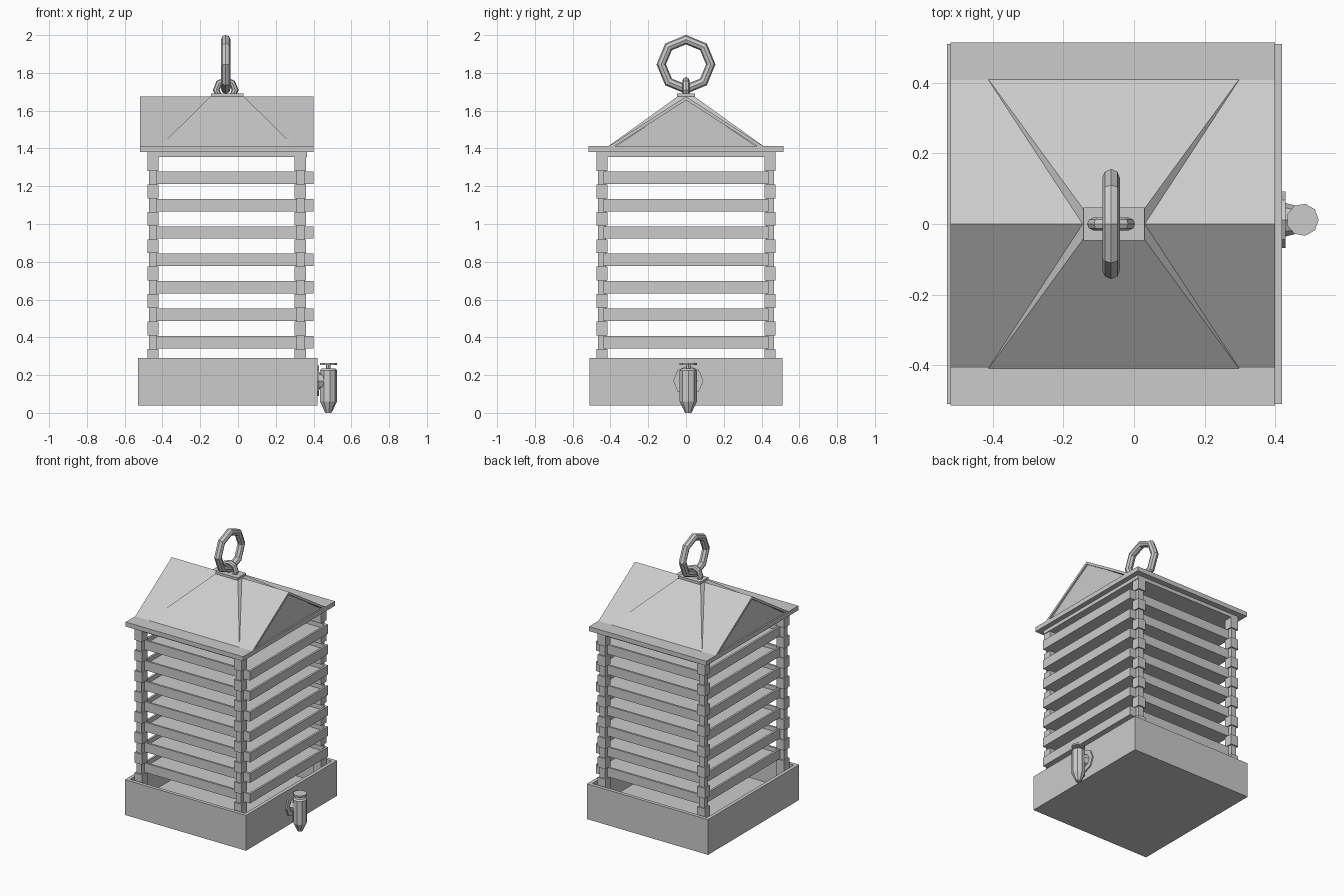
import bpy, bmesh, math
from mathutils import Matrix, Vector

old = bpy.data.objects.get("Cube")
if old:
    bpy.data.objects.remove(old, do_unlink=True)

grey = bpy.data.materials.new("plain_grey")
grey.use_nodes = True
grey.diffuse_color = (0.6, 0.6, 0.6, 1)
grey.node_tree.nodes["Principled BSDF"].inputs["Base Color"].default_value = (0.6, 0.6, 0.6, 1)


def finish(name, bm):
    bmesh.ops.recalc_face_normals(bm, faces=bm.faces)
    mesh = bpy.data.meshes.new(name)
    bm.to_mesh(mesh)
    bm.free()
    mesh.materials.append(grey)
    obj = bpy.data.objects.new(name, mesh)
    bpy.context.collection.objects.link(obj)
    return obj


def add_box(bm, x, y, z):
    size = Matrix.Diagonal((x[1] - x[0], y[1] - y[0], z[1] - z[0], 1))
    centre = Matrix.Translation((sum(x) / 2, sum(y) / 2, sum(z) / 2))
    return bmesh.ops.create_cube(bm, size=1, matrix=centre @ size)["verts"]


def box(name, x, y, z):
    bm = bmesh.new()
    add_box(bm, x, y, z)
    return finish(name, bm)


def tray(name, x, y, z, rim, depth):
    """Box whose top is inset and pushed down."""
    bm = bmesh.new()
    add_box(bm, x, y, z)
    bm.normal_update()
    top = max(bm.faces, key=lambda f: f.calc_center_median().z)
    bmesh.ops.inset_region(bm, faces=[top], thickness=rim)
    pit = bmesh.ops.extrude_face_region(bm, geom=[top])["geom"]
    bmesh.ops.translate(bm, vec=(0, 0, -depth),
                        verts=[v for v in pit if isinstance(v, bmesh.types.BMVert)])
    if top.is_valid:
        bmesh.ops.delete(bm, geom=[top], context='FACES_ONLY')
    return finish(name, bm)


def prism(name, profile, x):
    """Extrude a (y, z) outline along x."""
    bm = bmesh.new()
    face = bm.faces.new([bm.verts.new((x[0], y, z)) for y, z in profile])
    side = bmesh.ops.extrude_face_region(bm, geom=[face])["geom"]
    bmesh.ops.translate(bm, vec=(x[1] - x[0], 0, 0),
                        verts=[v for v in side if isinstance(v, bmesh.types.BMVert)])
    return finish(name, bm)


def lathe(name, centre, profile, sides, axis='Z'):
    """Stack of rings from (radius, height) pairs."""
    bm = bmesh.new()
    rings = [[bm.verts.new((r * math.cos(2 * math.pi * i / sides),
                            r * math.sin(2 * math.pi * i / sides), h))
              for i in range(sides)] for r, h in profile]
    for a, b in zip(rings, rings[1:]):
        for i in range(sides):
            j = (i + 1) % sides
            bm.faces.new((a[i], a[j], b[j], b[i]))
    bm.faces.new(rings[0])
    bm.faces.new(rings[-1])
    if axis == 'X':
        bm.transform(Matrix.Rotation(math.pi / 2, 4, 'Y'))
    bm.transform(Matrix.Translation(centre))
    return finish(name, bm)


def ring(name, centre, right, up, radius, tube, sides):
    """Faceted torus in the plane of two axes."""
    right, up, centre = Vector(right), Vector(up), Vector(centre)
    normal = right.cross(up)
    bm = bmesh.new()
    loops = []
    for i in range(sides):
        a = 2 * math.pi * i / sides
        out = right * math.cos(a) + up * math.sin(a)
        loops.append([bm.verts.new(centre + out * (radius + tube * math.cos(b))
                                   + normal * tube * math.sin(b))
                      for b in (math.pi * k / 4 for k in range(8))])
    for i in range(sides):
        a, b = loops[i], loops[(i + 1) % sides]
        for k in range(8):
            m = (k + 1) % 8
            bm.faces.new((a[k], a[m], b[m], b[k]))
    return finish(name, bm)


# Base tray
tray("base_tray", (-0.53, 0.42), (-0.51, 0.51), (0.04, 0.29), 0.035, 0.18)

# Stacked shelves
levels = [0.375 + 0.145 * i for i in range(7)]
for i, z in enumerate(levels):
    tray(f"shelf_{i + 1}", (-0.44, 0.40), (-0.437, 0.437), (z - 0.033, z + 0.033), 0.02, 0.03)

# Corner posts: slim core with thicker blocks between the shelves
edges = [0.11] + [e for z in levels for e in (z - 0.036, z + 0.036)] + [1.36]
for x, side in ((-0.45, "right"), (0.33, "left")):
    for s, end in ((-1, "front"), (1, "back")):
        bm = bmesh.new()
        y = 0.445 * s
        add_box(bm, (x - 0.021, x + 0.021), (y - 0.021, y + 0.021), (0.11, 1.36))
        for low, high in zip(edges[::2], edges[1::2]):
            add_box(bm, (x - 0.03, x + 0.03), (y - 0.03, y + 0.03), (low, high))
        finish(f"{end}_{side}_post", bm)

# Ceiling and eaves
box("ceiling_plate", (-0.48, 0.365), (-0.475, 0.475), (1.355, 1.385))
box("eaves_plate", (-0.52, 0.40), (-0.515, 0.515), (1.38, 1.412))

# Gable core and the thin folded sheet over it
prism("gable_core", [(-0.39, 1.40), (0.39, 1.40), (0, 1.66)], (-0.51, 0.39))
prism("roof_sheet", [(-0.415, 1.408), (0, 1.675), (0.415, 1.408),
                     (0.385, 1.408), (0, 1.655), (-0.385, 1.408)], (-0.52, 0.40))

# Hipped cover rising just above the sheet to the cap
bm = bmesh.new()
for v in add_box(bm, (-0.415, 0.30), (-0.413, 0.413), (1.41, 1.677)):
    if v.co.z > 1.5:
        v.co.x = -0.0575 + math.copysign(0.086, v.co.x + 0.0575)
        v.co.y = math.copysign(0.042, v.co.y)
finish("hip_cover", bm)
box("cap_plate", (-0.143, 0.03), (-0.047, 0.047), (1.675, 1.692))

# Hanging loop and ring
ring("hanger_loop", (-0.065, 0, 1.71), (1, 0, 0), (0, 0, 1), 0.05, 0.018, 8)
ring("hanging_ring", (-0.065, 0, 1.845), (0, 1, 0), (0, 0, 1), 0.131, 0.025, 8)

# Spout on the left wall
lathe("spout_flange", (0.417, 0.012, 0.17), [(0.08, 0), (0.08, 0.012)], 8, 'X')
lathe("spout_arm", (0.42, 0.012, 0.17), [(0.05, 0), (0.035, 0.06)], 8, 'X')
lathe("spout_body", (0.478, 0.012, 0),
      [(0.02, 0.005), (0.046, 0.06), (0.046, 0.225), (0.036, 0.235)], 9)
lathe("spout_stem", (0.478, 0.012, 0), [(0.012, 0.23), (0.012, 0.256)], 8)
lathe("spout_knob", (0.478, 0.012, 0), [(0.046, 0.253), (0.046, 0.265)], 9)
lathe("spout_tip", (0.478, 0.012, 0), [(0.018, 0), (0.018, 0.02)], 9)
